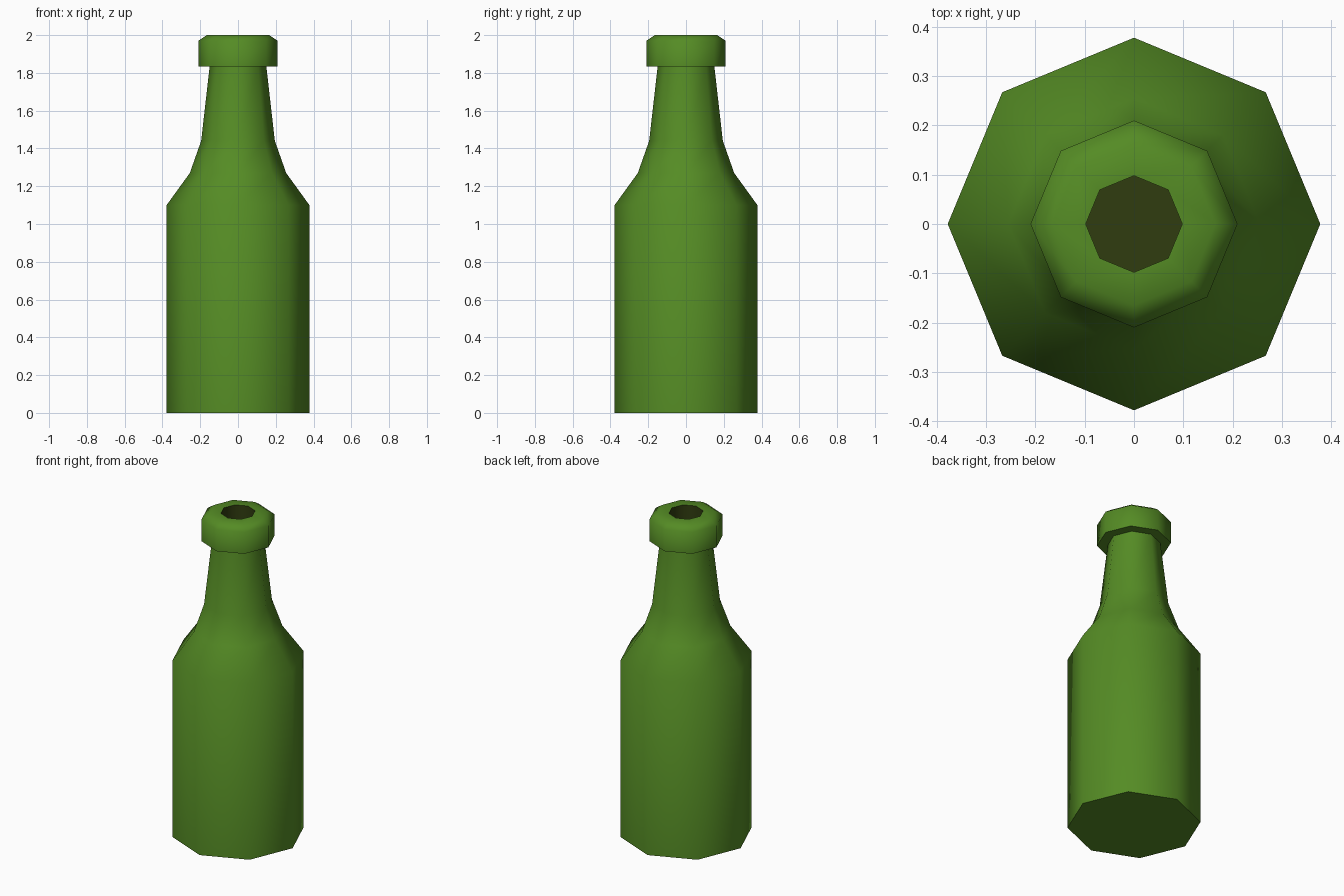
import bpy
import bmesh
from math import radians, cos, sin, pi

cube = bpy.data.objects.get("Cube")
if cube:
    bpy.data.objects.remove(cube, do_unlink=True)

SIDES = 8


def material(name, color):
    mat = bpy.data.materials.new(name)
    mat.use_nodes = True
    mat.diffuse_color = color
    bsdf = mat.node_tree.nodes["Principled BSDF"]
    bsdf.inputs["Base Color"].default_value = color
    bsdf.inputs["Roughness"].default_value = 0.6
    return mat


def lathe(name, profile, mat, sharp_angle):
    """Turn a (radius, height) profile round z, capping both ends."""
    bm = bmesh.new()
    rings = [[bm.verts.new((r * cos(2 * pi * i / SIDES), r * sin(2 * pi * i / SIDES), z))
              for i in range(SIDES)] for r, z in profile]
    for low, high in zip(rings, rings[1:]):
        for i in range(SIDES):
            j = (i + 1) % SIDES
            bm.faces.new((low[i], low[j], high[j], high[i]))
    bm.faces.new(rings[0][::-1])
    bm.faces.new(rings[-1])
    mesh = bpy.data.meshes.new(name)
    bm.to_mesh(mesh)
    bm.free()
    mesh.materials.append(mat)
    obj = bpy.data.objects.new(name, mesh)
    bpy.context.collection.objects.link(obj)
    bpy.ops.object.select_all(action="DESELECT")
    obj.select_set(True)
    bpy.context.view_layer.objects.active = obj
    bpy.ops.object.shade_smooth_by_angle(angle=radians(sharp_angle))
    return obj


green = material("bottle green", (0.09, 0.26, 0.018, 1))
dark = material("dark olive", (0.03, 0.045, 0.005, 1))

# Body, shoulder, neck, lip and the mouth sunk into the lip
bottle = lathe("bottle", [
    (0.378, 0), (0.378, 1.10), (0.255, 1.27), (0.195, 1.44), (0.15, 1.835),
    (0.21, 1.835), (0.21, 1.97), (0.165, 2.0), (0.098, 2.0), (0.098, 1.88),
], green, 60)

# Dark inside of the mouth: every face within the opening below the rim
bottle.data.materials.append(dark)
for face in bottle.data.polygons:
    x, y, z = face.center
    if z > 1.86 and z < 1.99 and x * x + y * y < 0.1 ** 2:
        face.material_index = 1
